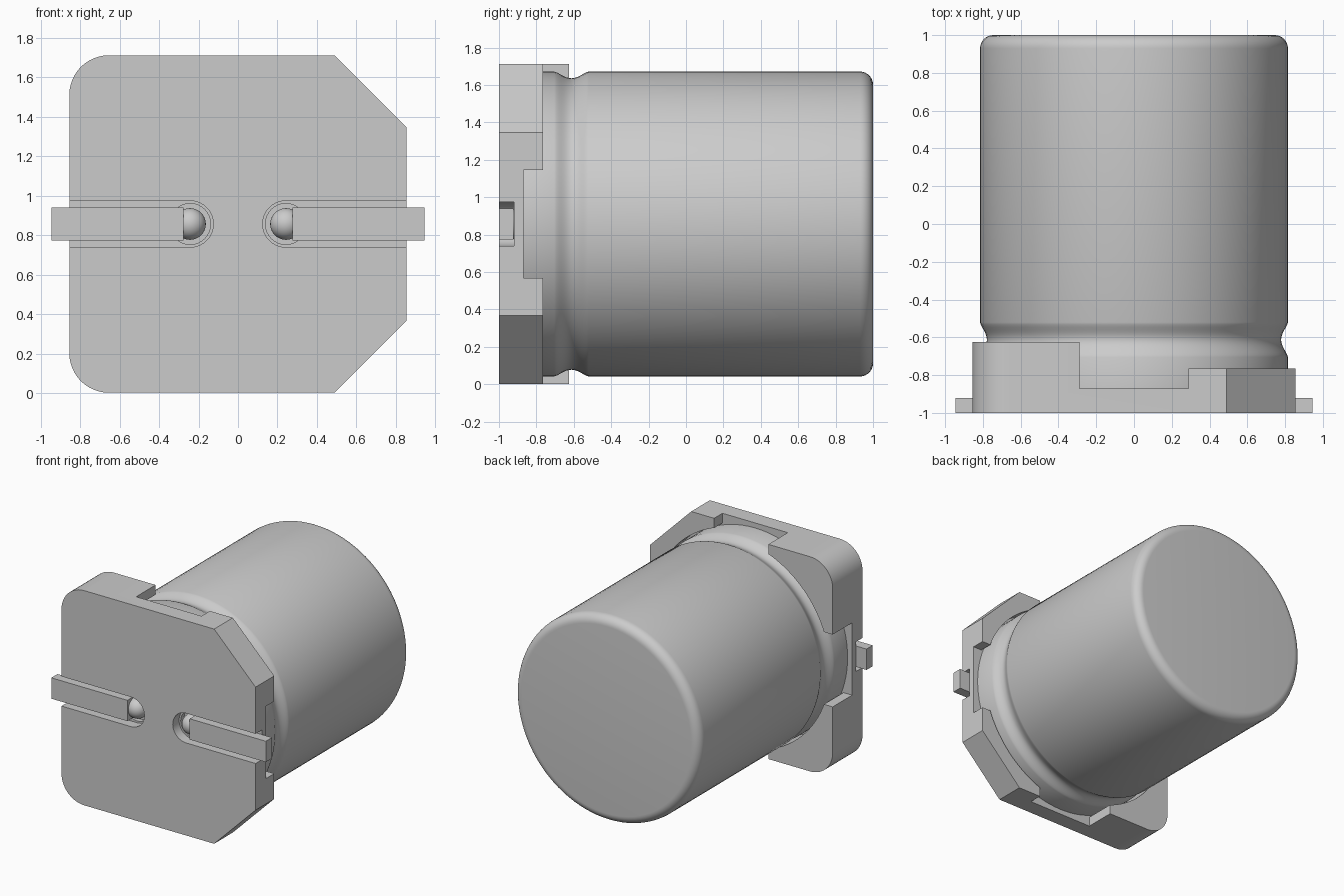
import bpy, bmesh, math
from mathutils import Matrix, Vector

cube = bpy.data.objects.get("Cube")
if cube:
    bpy.data.objects.remove(cube)

MID = 0.857     # height of the can axis
HALF = 0.855    # half width of the base

grey = bpy.data.materials.new("plain_grey")
grey.use_nodes = True
grey.diffuse_color = (0.6, 0.6, 0.6, 1)
grey.node_tree.nodes["Principled BSDF"].inputs["Base Color"].default_value = (0.6, 0.6, 0.6, 1)


def finish(name, bm):
    bmesh.ops.recalc_face_normals(bm, faces=bm.faces)
    mesh = bpy.data.meshes.new(name)
    bm.to_mesh(mesh)
    bm.free()
    mesh.materials.append(grey)
    ob = bpy.data.objects.new(name, mesh)
    bpy.context.collection.objects.link(ob)
    return ob


def prism(name, outline, y0, y1):
    """Extrude an (x, z) outline along y; z is measured from the can axis."""
    bm = bmesh.new()
    face = bm.faces.new([bm.verts.new((x, y0, MID + z)) for x, z in outline])
    new = bmesh.ops.extrude_face_region(bm, geom=[face])["geom"]
    bmesh.ops.translate(bm, vec=(0, y1 - y0, 0),
                        verts=[v for v in new if isinstance(v, bmesh.types.BMVert)])
    return finish(name, bm)


def box(name, x0, x1, y0, y1, z0, z1):
    return prism(name, [(x0, z0), (x1, z0), (x1, z1), (x0, z1)], y0, y1)


def arc(cx, cz, r, a0, a1, n):
    angles = [math.radians(a0 + (a1 - a0) * i / n) for i in range(n + 1)]
    return [(cx + r * math.cos(a), cz + r * math.sin(a)) for a in angles]


def smooth(ob):
    bpy.ops.object.select_all(action="DESELECT")
    ob.select_set(True)
    bpy.context.view_layer.objects.active = ob
    bpy.ops.object.shade_smooth_by_angle(angle=math.radians(30))


def cut(ob, cutter):
    mod = ob.modifiers.new(cutter.name, "BOOLEAN")
    mod.operation = "DIFFERENCE"
    mod.solver = "EXACT"
    mod.object = cutter
    bpy.context.view_layer.objects.active = ob
    bpy.ops.object.modifier_apply(modifier=mod.name)
    bpy.data.objects.remove(cutter)


# Base block: two chamfered corners on the left, two rounded on the right
R, C = 0.2, 0.49
outline = [(C, -HALF), (HALF, -C), (HALF, C), (C, HALF)]
outline += arc(R - HALF, HALF - R, R, 90, 180, 12)
outline += arc(R - HALF, R - HALF, R, 180, 270, 12)
base = prism("base", outline, -1, -0.625)

# Lower left posts, round seat for the can, gaps between the posts
cut(base, box("low_posts", 0, 1, -0.765, -0.5, -1, 1))
cut(base, prism("seat", arc(0, 0, 0.83, 0, 360, 96)[:-1], -0.87, -0.5))
cut(base, box("gap_vertical", -0.288, 0.288, -0.87, -0.5, -1, 1))
cut(base, box("gap_horizontal", -1, 1, -0.87, -0.5, -0.288, 0.288))

# Front slots with a deeper hole at the inner end
SLOT, PIN_X = 0.118, 0.243
for s in (-1, 1):
    slot = arc(PIN_X, 0, SLOT, 90, 270, 20) + [(1, -SLOT), (1, SLOT)]
    cut(base, prism("slot", [(s * x, z) for x, z in slot], -1.1, -0.92))
    hole = arc(s * PIN_X, 0, 0.104, 0, 360, 32)[:-1]
    cut(base, prism("hole", hole, -1.05, -0.88))
smooth(base)

# Can: lathed profile of (radius, y) with a groove and rounded end
RAD, EDGE = 0.815, 0.07
profile = [(0, -0.87), (RAD, -0.87)]
for i in range(15):
    t = i / 14
    profile.append((RAD - 0.036 * math.sin(math.pi * t) ** 1.4, -0.705 + 0.185 * t))
profile += arc(RAD - EDGE, 1 - EDGE, EDGE, 0, 90, 8) + [(0, 1)]
bm = bmesh.new()
verts = [bm.verts.new((r, y, MID)) for r, y in profile]
edges = [bm.edges.new(pair) for pair in zip(verts, verts[1:])]
bmesh.ops.spin(bm, geom=verts + edges, cent=(0, 0, MID), axis=(0, 1, 0),
               angle=math.tau, steps=96)
bmesh.ops.remove_doubles(bm, verts=bm.verts, dist=0.0005)
smooth(finish("can", bm))

# Flat leads and the round pins they grow from
for s, side in ((-1, "right"), (1, "left")):
    x0, x1 = sorted((s * 0.275, s * 0.945))
    box(side + "_lead", x0, x1, -1, -0.922, -0.083, 0.083)
    bm = bmesh.new()
    place = Matrix.Translation(Vector((s * PIN_X, -0.915, MID)))
    bmesh.ops.create_uvsphere(bm, u_segments=32, v_segments=16, radius=0.08, matrix=place)
    smooth(finish(side + "_pin", bm))
